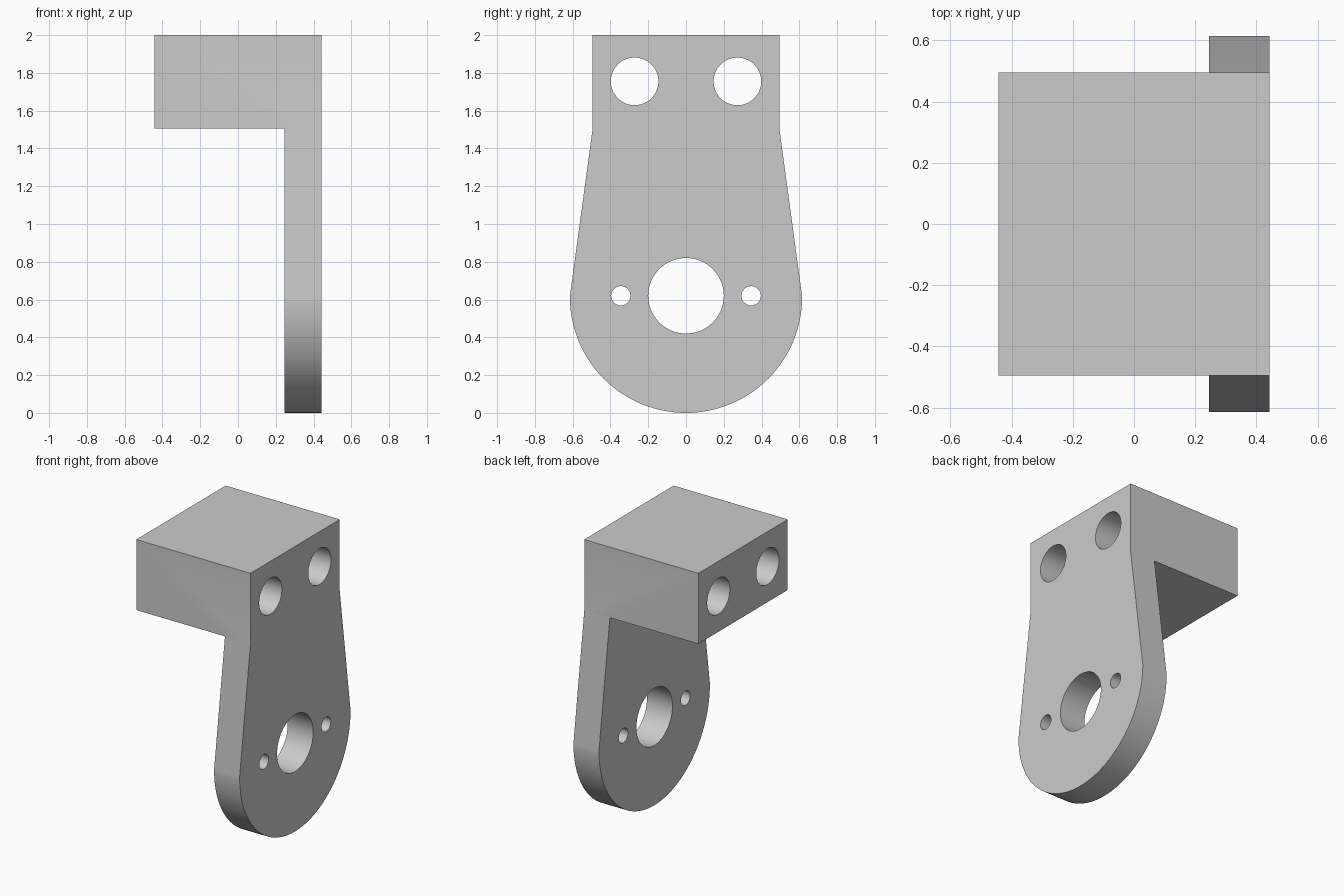
import bpy, bmesh, math
from mathutils import Vector

if "Cube" in bpy.data.objects:
    bpy.data.objects.remove(bpy.data.objects["Cube"], do_unlink=True)

HALF_DEPTH = 0.443    # half the block length along x
PLATE_INNER = 0.245   # inner face of the plate
BLOCK_BOTTOM = 1.505
RADIUS = 0.615        # rounded lower end
HALF_WIDTH = 0.495    # upper block

# Plain grey metal
grey = bpy.data.materials.new("grey metal")
grey.use_nodes = True
colour = (0.6, 0.6, 0.6, 1)
grey.diffuse_color = colour
grey.node_tree.nodes["Principled BSDF"].inputs["Base Color"].default_value = colour


def extrude_profile(name, points, x0, x1):
    """Solid made by sweeping a (y, z) outline along x."""
    bm = bmesh.new()
    face = bm.faces.new([bm.verts.new((x0, y, z)) for y, z in points])
    swept = bmesh.ops.extrude_face_region(bm, geom=[face])["geom"]
    bmesh.ops.translate(bm, vec=Vector((x1 - x0, 0, 0)),
                        verts=[v for v in swept if isinstance(v, bmesh.types.BMVert)])
    bmesh.ops.recalc_face_normals(bm, faces=bm.faces)
    mesh = bpy.data.meshes.new(name)
    bm.to_mesh(mesh)
    bm.free()
    mesh.materials.append(grey)
    obj = bpy.data.objects.new(name, mesh)
    bpy.context.collection.objects.link(obj)
    return obj


def circle(y, z, r, count=64):
    return [(y + r * math.cos(math.tau * i / count),
             z + r * math.sin(math.tau * i / count)) for i in range(count)]


def cut(target, cutter):
    bpy.ops.object.select_all(action='DESELECT')
    bpy.context.view_layer.objects.active = target
    target.select_set(True)
    mod = target.modifiers.new("cut", 'BOOLEAN')
    mod.operation = 'DIFFERENCE'
    mod.solver = 'EXACT'
    mod.object = cutter
    bpy.ops.object.modifier_apply(modifier=mod.name)
    bpy.data.objects.remove(cutter, do_unlink=True)


# Full outline: square top, tapered sides, round lower end
STEPS = 64
outline = [(HALF_WIDTH, 2), (-HALF_WIDTH, 2), (-HALF_WIDTH, 1.5)]
outline += [(-RADIUS * math.cos(math.pi * i / STEPS),
             RADIUS - RADIUS * math.sin(math.pi * i / STEPS)) for i in range(STEPS + 1)]
outline.append((HALF_WIDTH, 1.5))
bracket = extrude_profile("mounting_bracket", outline, -HALF_DEPTH, HALF_DEPTH)

# Clear the space under the block, leaving the plate
space = [(-1, -1), (1, -1), (1, BLOCK_BOTTOM), (-1, BLOCK_BOTTOM)]
cut(bracket, extrude_profile("under_block_cutter", space, -1, PLATE_INNER))

# Through holes: large centre bore, two screw holes, two block bores
holes = [(0, 0.62, 0.2)]
for side in (-1, 1):
    holes += [(side * 0.345, 0.62, 0.051), (side * 0.272, 1.755, 0.126)]
for y, z, r in holes:
    cut(bracket, extrude_profile("hole_cutter", circle(y, z, r), -1, 1))

# Smooth curved walls, crisp edges
bracket.select_set(True)
bpy.context.view_layer.objects.active = bracket
bpy.ops.object.shade_smooth_by_angle(angle=math.radians(30))
